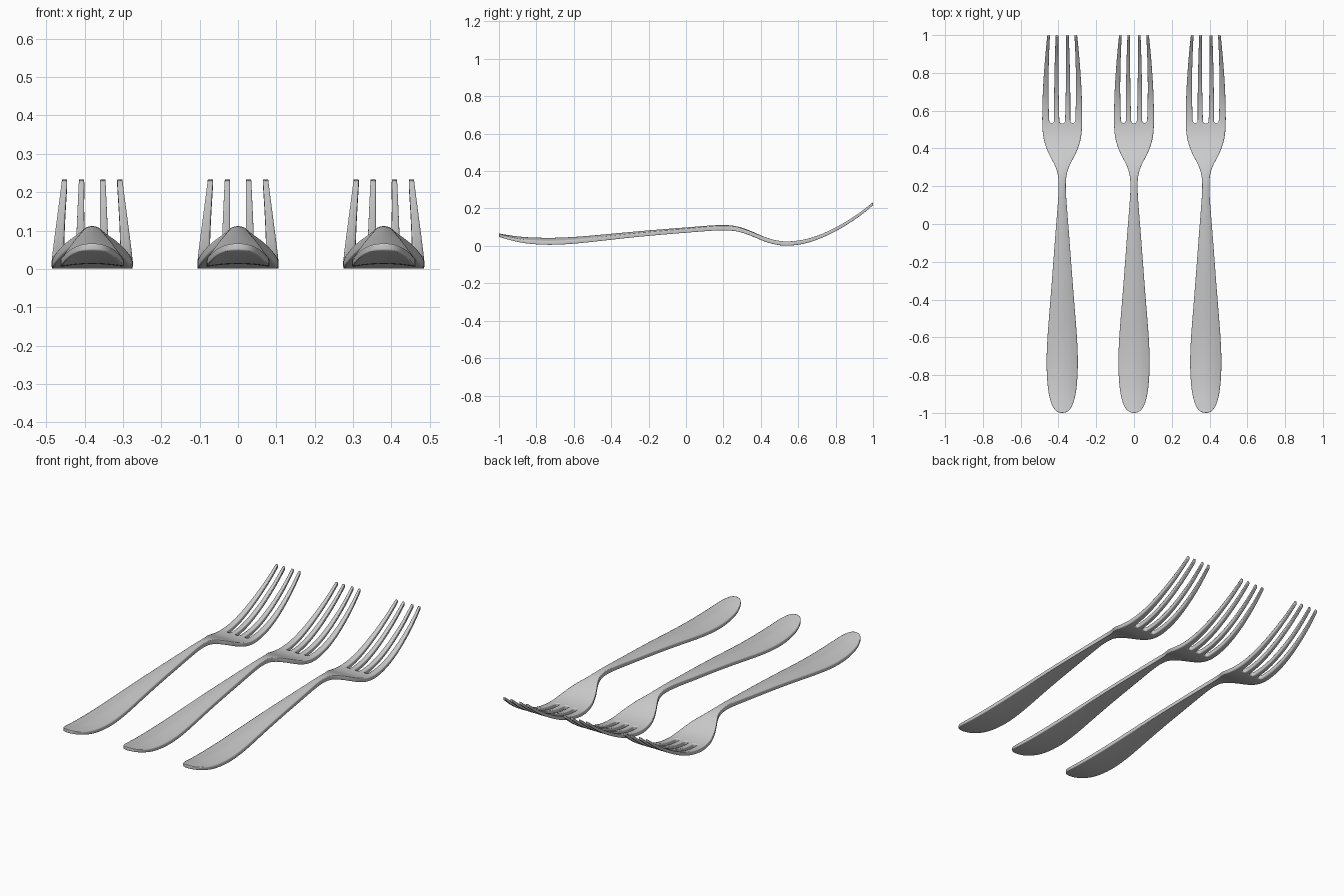
import bpy, bmesh

if "Cube" in bpy.data.objects:
    bpy.data.objects.remove(bpy.data.objects["Cube"])

# Stations along the fork: y, half width, underside z, edge thickness, crown (extra arch in the middle)
STATIONS = [
    (-1.0, .030, .047, .016, .003), (-.985, .046, .041, .016, .005),
    (-.95, .062, .031, .017, .008), (-.88, .076, .015, .018, .012),
    (-.78, .083, .005, .020, .015), (-.68, .083, .005, .020, .015),
    (-.55, .075, .015, .020, .013), (-.40, .062, .033, .020, .010),
    (-.20, .047, .054, .020, .008), (0, .032, .070, .021, .006),
    (.12, .022, .080, .023, .005), (.20, .0175, .084, .024, .004),
    (.26, .021, .081, .024, .003), (.31, .037, .068, .023, .003),
    (.36, .066, .049, .023, .002), (.41, .088, .027, .023, .001),
    (.46, .101, .010, .023, 0), (.51, .105, .002, .023, 0),
    (.533, .1055, .001, .023, 0), (.56, .106, .001, .023, 0),
    (.62, .105, .008, .022, 0), (.70, .103, .030, .021, 0),
    (.80, .097, .076, .020, 0), (.90, .089, .137, .019, 0),
    (.96, .083, .183, .018, 0), (1.0, .079, .217, .017, 0),
]
# Column positions across the width, at the slot roots and at the tine tips
ROOT = [-1, -.65, -.40, -.14, 0, .14, .40, .65, 1]
TIP = [-1, -.82, -.44, -.26, 0, .26, .44, .82, 1]
SLOT_START = .53
SLOT_COLUMNS = (1, 3, 4, 6)


def fork_mesh():
    bm = bmesh.new()
    crease = bm.edges.layers.float.new("crease_edge")
    top, bottom = [], []
    for y, w, z, t, crown in STATIONS:
        f = max(0, (y - SLOT_START) / (1 - SLOT_START))
        us = [a + (b - a) * f for a, b in zip(ROOT, TIP)]
        row_t, row_b = [], []
        for u in us:
            arch = crown * (1 - u * u)
            # the rounded handle end bows outwards
            yy = y + (.008 * u * u if y < -.94 else 0)
            row_b.append(bm.verts.new((u * w, yy, z + arch * .5)))
            row_t.append(bm.verts.new((u * w, yy, z + t + arch * 1.2)))
        top.append(row_t)
        bottom.append(row_b)

    # upper and lower skins, leaving the slots open
    twin = {}
    for i in range(len(STATIONS) - 1):
        for j in range(len(ROOT) - 1):
            if STATIONS[i][0] > SLOT_START and j in SLOT_COLUMNS:
                continue
            ring = [(i, j), (i, j + 1), (i + 1, j + 1), (i + 1, j)]
            bm.faces.new([top[a][b] for a, b in ring])
            bm.faces.new([bottom[a][b] for a, b in reversed(ring)])
    for rt, rb in zip(top, bottom):
        for a, b in zip(rt, rb):
            twin[a] = b

    # side walls around the outline and the slots, with firm rims
    rims = [e for e in bm.edges if e.is_boundary]
    for e in rims:
        e[crease] = .6
    for e in rims:
        a, b = e.verts
        if a in twin:
            bm.faces.new((a, b, twin[b], twin[a]))
    # square tine tips
    for e in bm.edges:
        if all(v.co.y > .999 for v in e.verts):
            e[crease] = .9
    bmesh.ops.delete(bm, geom=[v for v in bm.verts if not v.link_faces], context='VERTS')
    bmesh.ops.recalc_face_normals(bm, faces=bm.faces)
    for f in bm.faces:
        f.smooth = True
    mesh = bpy.data.meshes.new("fork")
    bm.to_mesh(mesh)
    bm.free()
    return mesh


# Three identical forks side by side
mesh = fork_mesh()
for name, x in (("fork_left", -.38), ("fork_middle", 0), ("fork_right", .38)):
    fork = bpy.data.objects.new(name, mesh)
    fork.location.x = x
    bpy.context.collection.objects.link(fork)
    sub = fork.modifiers.new("smooth", 'SUBSURF')
    sub.levels = sub.render_levels = 2
